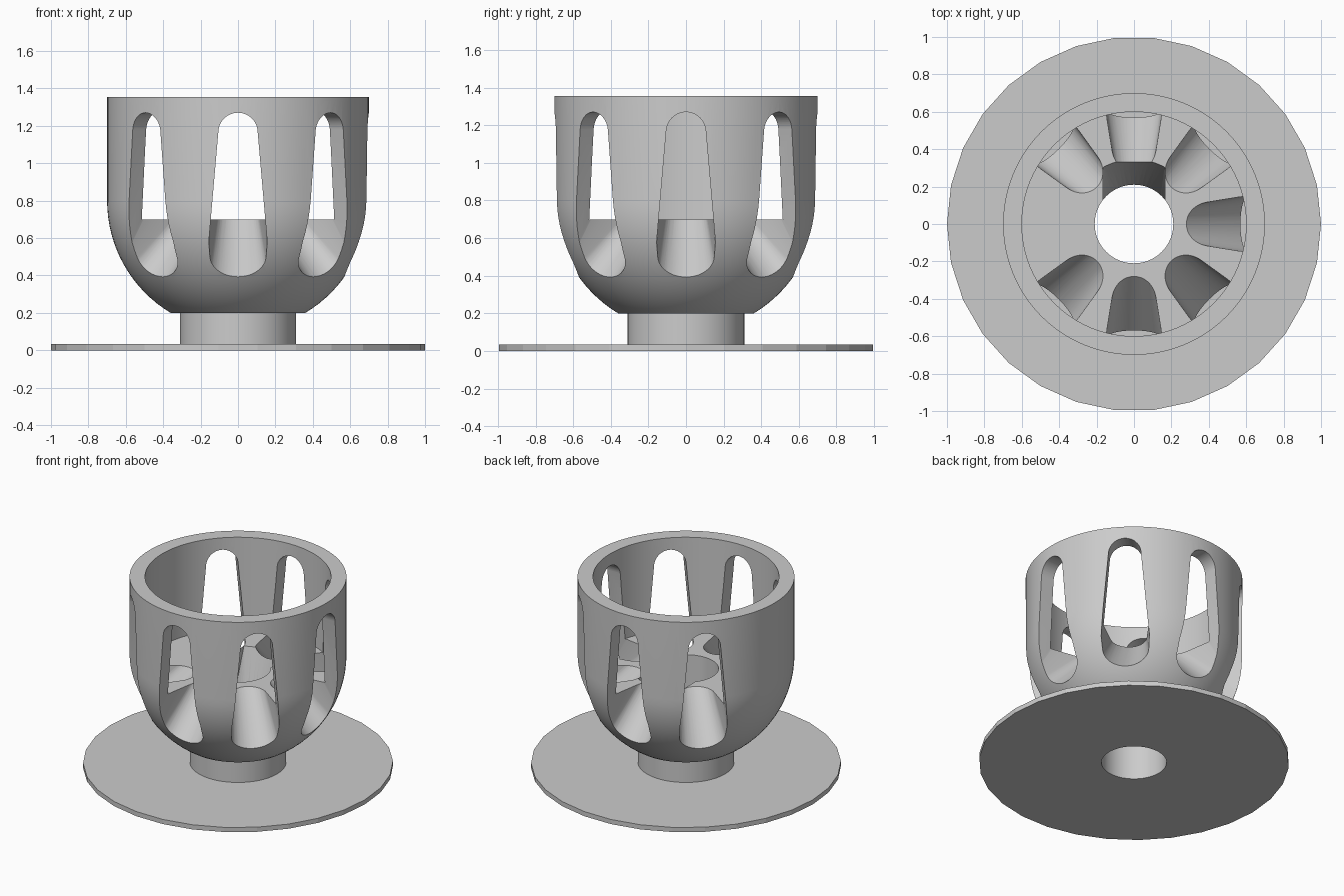
import bpy, bmesh, math
from mathutils import Matrix, Vector

cube = bpy.data.objects.get("Cube")
if cube:
    bpy.data.objects.remove(cube, do_unlink=True)

BORE = 0.21      # central hole radius
FLOOR = 0.70     # height of the inner floor
CENTRE = 0.80    # centre height of the rounded underside

grey = bpy.data.materials.new("plain grey")
grey.use_nodes = True
grey.diffuse_color = (0.6, 0.6, 0.6, 1)
grey.node_tree.nodes["Principled BSDF"].inputs["Base Color"].default_value = (0.6, 0.6, 0.6, 1)


def to_object(name, bm):
    bmesh.ops.recalc_face_normals(bm, faces=bm.faces)
    mesh = bpy.data.meshes.new(name)
    bm.to_mesh(mesh)
    bm.free()
    mesh.materials.append(grey)
    obj = bpy.data.objects.new(name, mesh)
    bpy.context.collection.objects.link(obj)
    return obj


def lathe(name, profile, sides):
    """Revolve a closed (radius, height) profile around z."""
    bm = bmesh.new()
    rings = []
    for i in range(sides):
        a = math.tau * i / sides
        rings.append([bm.verts.new((r * math.cos(a), r * math.sin(a), z)) for r, z in profile])
    n = len(profile)
    for i in range(sides):
        here, after = rings[i], rings[(i + 1) % sides]
        for j in range(n):
            k = (j + 1) % n
            bm.faces.new((here[j], after[j], after[k], here[k]))
    return to_object(name, bm)


def hull(name, points, turn=0.0):
    bm = bmesh.new()
    for p in points:
        bm.verts.new(Matrix.Rotation(turn, 3, "Z") @ Vector(p))
    result = bmesh.ops.convex_hull(bm, input=bm.verts)
    loose = {v for v in result["geom_interior"] if isinstance(v, bmesh.types.BMVert)}
    bmesh.ops.delete(bm, geom=list(loose), context="VERTS")
    return to_object(name, bm)


def carve(target, cutter):
    mod = target.modifiers.new("cut", "BOOLEAN")
    mod.operation = "DIFFERENCE"
    mod.solver = "EXACT"
    mod.object = cutter
    bpy.ops.object.select_all(action="DESELECT")
    target.select_set(True)
    bpy.context.view_layer.objects.active = target
    bpy.ops.object.modifier_apply(modifier=mod.name)
    bpy.data.objects.remove(cutter, do_unlink=True)


def circle(distance, height, radius, sides=48):
    """Upright circle facing along x."""
    return [(distance, radius * math.cos(math.tau * i / sides),
             height + radius * math.sin(math.tau * i / sides)) for i in range(sides)]


# Round base plate with faceted rim and a smooth central hole
base = lathe("base_plate", [(0.1, 0), (1.0, 0), (1.0, 0.033), (0.1, 0.033)], 30)
disc = [(x, y, z) for z in (-0.1, 0.1) for _, x, y in circle(0, 0, BORE, 96)]
carve(base, hull("bore_cutter", disc))

# Cup with neck, rounded underside, straight wall, inner floor and bore
start = math.asin(0.6 / 0.7)
bowl = [(0.7 * math.cos(start * (1 - i / 16)), CENTRE - 0.7 * math.sin(start * (1 - i / 16)))
        for i in range(17)]
profile = [(BORE, 0.033), (0.31, 0.033), (0.31, 0.2)] + bowl
profile += [(0.7, 1.355), (0.6, 1.355), (0.6, FLOOR), (BORE, FLOOR)]
cup = lathe("cup", profile, 96)

# Seven tapered slots, leaving the -x side closed
for i in range(8):
    if i == 4:
        continue
    points = circle(0.28, 0.8, 0.1) + circle(0.8, 0.325, 0.178)
    points += circle(0.28, 1.165, 0.105) + circle(0.8, 1.165, 0.105)
    carve(cup, hull("slot_cutter", points, i * math.pi / 4))

# Sloped channel at the back of the bore
channel = []
for i in range(17):
    x = 0.165 * (i / 8 - 1)
    for radius, z in ((0.356, FLOOR + 0.04), (BORE, 0.2)):
        channel += [(x, math.sqrt(radius ** 2 - x ** 2), z), (x, 0, z)]
carve(cup, hull("channel_cutter", channel))

# Smooth curved surfaces, keeping hard edges
for obj, limit in ((base, 10), (cup, 30)):
    bpy.ops.object.select_all(action="DESELECT")
    obj.select_set(True)
    bpy.context.view_layer.objects.active = obj
    bpy.ops.object.shade_smooth_by_angle(angle=math.radians(limit))
